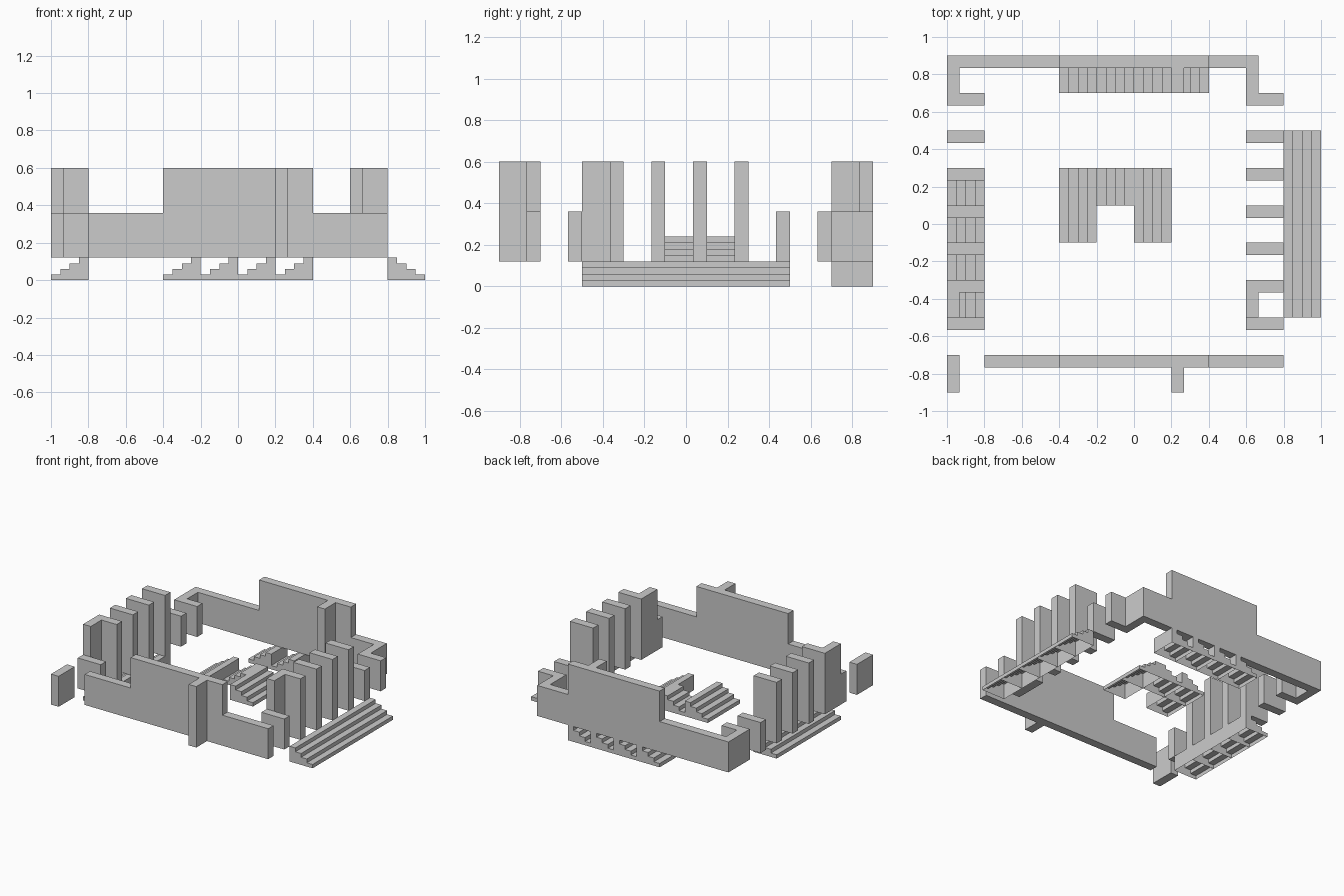
import bpy, bmesh

if "Cube" in bpy.data.objects:
    bpy.data.objects.remove(bpy.data.objects["Cube"])

T = 1 / 15            # wall thickness
BASE, LOW, TALL = 0.12, 0.36, 0.60


def finish(name, bm):
    bmesh.ops.recalc_face_normals(bm, faces=bm.faces)
    mesh = bpy.data.meshes.new(name)
    bm.to_mesh(mesh)
    bm.free()
    bpy.context.collection.objects.link(bpy.data.objects.new(name, mesh))


def wall(name, x0, x1, y0, y1, top, bottom=BASE):
    bm = bmesh.new()
    bmesh.ops.create_cube(bm, size=1)
    for v in bm.verts:
        v.co = (x1 if v.co.x > 0 else x0,
                y1 if v.co.y > 0 else y0,
                top if v.co.z > 0 else bottom)
    finish(name, bm)


def stair(name, x, y, z=0.0, rise=1):
    """One 0.2 x 0.2 stair tile, hollow below; rise=1 climbs towards +x, -1 towards -x."""
    profile = [(-0.1, 0)]
    for i in range(4):
        profile += [(-0.1 + 0.05 * i, 0.03 * (i + 1)), (-0.05 + 0.05 * i, 0.03 * (i + 1))]
    profile.append((0.1, 0))
    bm = bmesh.new()
    sides = [[bm.verts.new((x + rise * px, y + dy, z + pz)) for px, pz in profile]
             for dy in (-0.1, 0.1)]
    a, b = sides
    bm.faces.new(a)
    bm.faces.new(b[::-1])
    for i in range(len(a) - 1):           # treads, risers and back panel, bottom left open
        bm.faces.new((a[i], a[i + 1], b[i + 1], b[i]))
    # the bottom is open, so fix the direction from the first riser
    bmesh.ops.recalc_face_normals(bm, faces=bm.faces)
    finish(name, bm)


# Back wall: low wings and tall middle
wall("back_wall_left", -1, -0.4, 0.9 - T, 0.9, LOW)
wall("back_wall_middle", -0.4, 0.4, 0.9 - T, 0.9, TALL)
wall("back_wall_right", 0.4, 0.6 + T, 0.9 - T, 0.9, LOW)
wall("back_buttress", 0.2, 0.2 + T, 0.7, 0.9 - T, TALL)

# Front wall
wall("front_wall_left", -0.8, -0.4, -0.7 - T, -0.7, LOW)
wall("front_wall_middle", -0.4, 0.4, -0.7 - T, -0.7, TALL)
wall("front_wall_right", 0.4, 0.8, -0.7 - T, -0.7, LOW)
wall("front_buttress", 0.2, 0.2 + T, -0.9, -0.7 - T, TALL)
wall("front_left_stub", -1, -1 + T, -0.9, -0.7, LOW)

# Rows of fins on both sides, with corner returns
for side, x in (("left", -1.0), ("right", 0.6)):
    wall(side + "_back_return", x, x + T, 0.7, 0.9 - T, LOW)
    for y in (0.7, 0.5, -0.5):
        wall(side + "_low_fin", x, x + 0.2, y - T, y, LOW)
    for y in (0.3, 0.1, -0.1, -0.3):
        wall(side + "_tall_fin", x, x + 0.2, y - T, y, TALL)
    wall(side + "_fin_return", x, x + T, -0.5, -0.3 - T, TALL)

# Outer stairs
for i in range(5):
    stair("right_stair", 0.9, -0.4 + 0.2 * i, rise=-1)
for i in range(4):
    stair("left_stair", -0.9, -0.4 + 0.2 * i)
    stair("back_stair", -0.3 + 0.2 * i, 0.8)

# Inner stairs on the upper level
for y in (0.0, 0.2):
    stair("inner_left_stair", -0.3, y, BASE)
    stair("inner_right_stair", 0.1, y, BASE, -1)
stair("inner_middle_stair", -0.1, 0.2, BASE)
